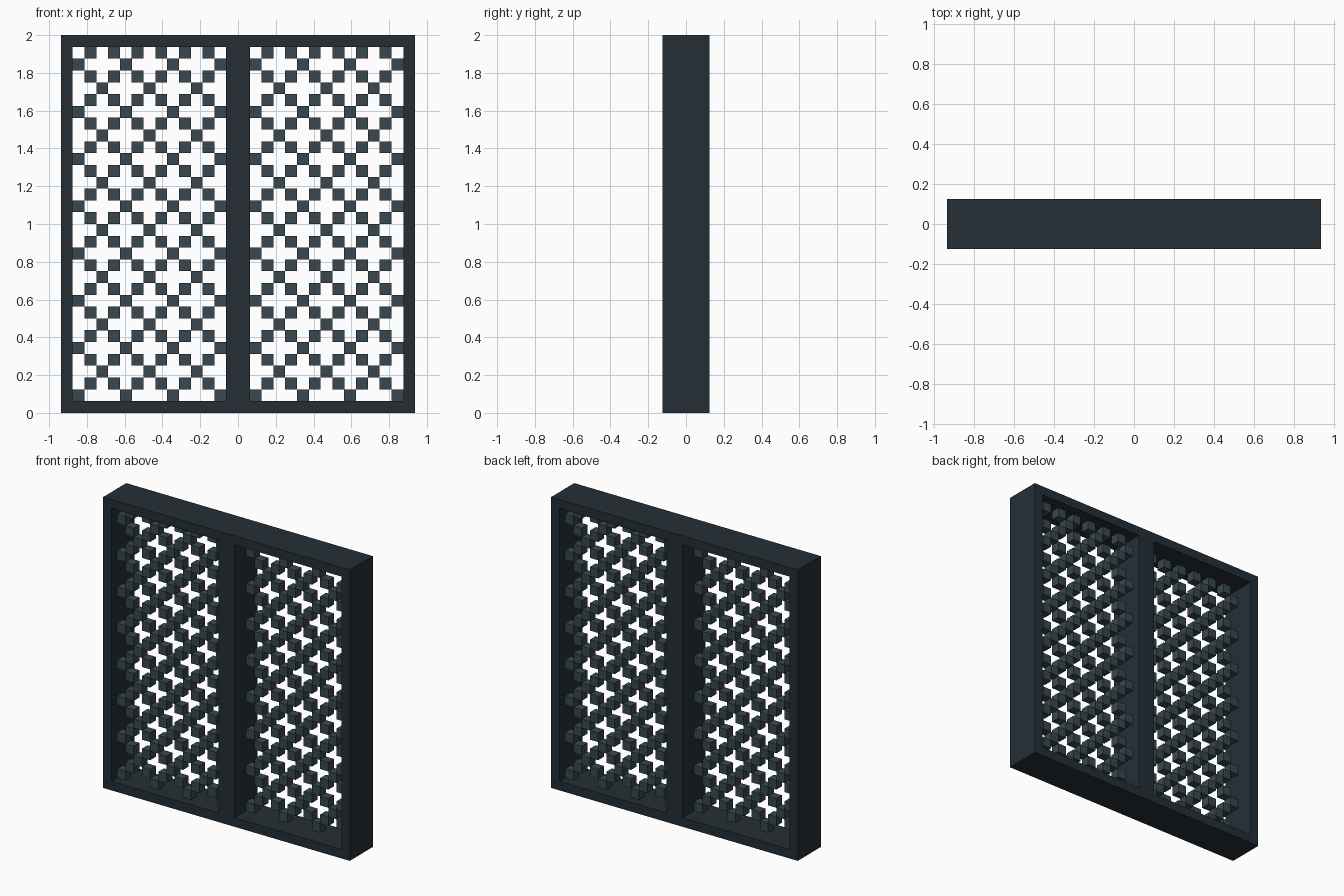
import bpy
import bmesh
from mathutils import Matrix, Vector

if "Cube" in bpy.data.objects:
    bpy.data.objects.remove(bpy.data.objects["Cube"], do_unlink=True)

U = 1 / 16                    # one lattice cell
COLS, ROWS = 13, 30           # cells inside each opening
DEPTH = 4 * U


def material(name, rgb):
    mat = bpy.data.materials.new(name)
    mat.use_nodes = True
    color = (*rgb, 1)
    mat.diffuse_color = color
    bsdf = next(n for n in mat.node_tree.nodes if n.type == 'BSDF_PRINCIPLED')
    bsdf.inputs["Base Color"].default_value = color
    bsdf.inputs["Roughness"].default_value = 0.8
    return mat


def make_object(name, bm, mat):
    bmesh.ops.recalc_face_normals(bm, faces=bm.faces)
    mesh = bpy.data.meshes.new(name)
    bm.to_mesh(mesh)
    bm.free()
    mesh.materials.append(mat)
    obj = bpy.data.objects.new(name, mesh)
    bpy.context.collection.objects.link(obj)
    return obj


frame_mat = material("dark slate", (0.0178, 0.0284, 0.0375))
lattice_mat = material("slate grey", (0.039, 0.064, 0.080))

# Frame: a flat layout with two openings, extruded through its depth
xs = [i * U for i in (-15, -14, -1, 1, 14, 15)]
zs = [i * U for i in (0, 1, 31, 32)]
bm = bmesh.new()
verts = [[bm.verts.new((x, -DEPTH / 2, z)) for z in zs] for x in xs]
for i in range(len(xs) - 1):
    for k in range(len(zs) - 1):
        if k == 1 and i in (1, 3):
            continue          # opening
        bm.faces.new((verts[i][k], verts[i + 1][k],
                      verts[i + 1][k + 1], verts[i][k + 1]))
extruded = bmesh.ops.extrude_face_region(bm, geom=bm.faces[:],
                                         use_keep_orig=True)
moved = [g for g in extruded["geom"] if isinstance(g, bmesh.types.BMVert)]
bmesh.ops.translate(bm, verts=moved, vec=(0, DEPTH, 0))
make_object("window_frame", bm, frame_mat)


# Lattice: cubes touching at their edges, forming crossing diagonals
def lattice(name, left_cell, y):
    bm = bmesh.new()
    for row in range(ROWS):
        for col in range(COLS):
            if (row + col) % 4 and (row - col) % 4:
                continue
            center = Vector(((left_cell + col + 0.5) * U, y,
                             (row + 1.5) * U))
            bmesh.ops.create_cube(bm, size=U,
                                  matrix=Matrix.Translation(center))
    make_object(name, bm, lattice_mat)


# The two panels sit on neighbouring tracks
lattice("right_lattice_panel", -14, -U / 2)
lattice("left_lattice_panel", 1, U / 2)
